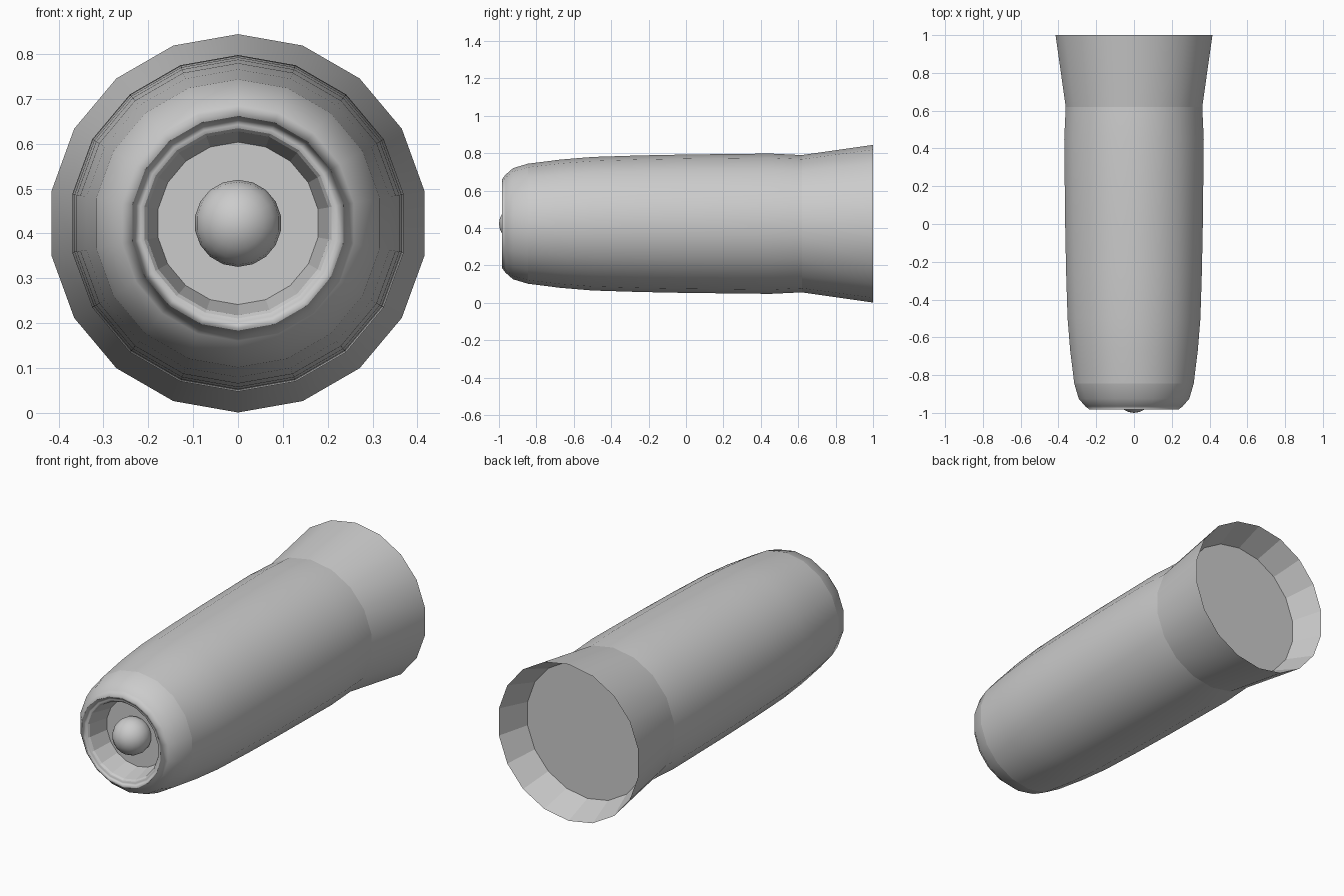
import bpy, bmesh, math

if "Cube" in bpy.data.objects:
    bpy.data.objects.remove(bpy.data.objects["Cube"])

SIDES = 18
AXIS_Z = 0.4225


def lathe(name, profile, smooth=True, cap=False):
    """Revolve (y, radius) points around the long axis, listed front to back outside."""
    bm = bmesh.new()
    rings = []
    for y, r in profile:
        ring = []
        for i in range(SIDES):
            a = 2 * math.pi * i / SIDES
            ring.append(bm.verts.new((r * math.sin(a), y, AXIS_Z + r * math.cos(a))))
        rings.append(ring)
    for a, b in zip(rings, rings[1:]):
        for i in range(SIDES):
            j = (i + 1) % SIDES
            f = bm.faces.new((a[i], b[i], b[j], a[j]))
            f.smooth = smooth
    if cap:
        bm.faces.new(rings[-1])
    bm.normal_update()
    # a capped part is a recess, so its floor must agree with its walls
    if cap:
        bm.faces.ensure_lookup_table()
        floor = bm.faces[-1]
        opening = profile[0][0] - profile[-1][0]
        if floor.normal.y * opening < 0:
            floor.normal_flip()
        for f in bm.faces[:-1]:
            c = f.calc_center_median()
            if f.normal.x * c.x + f.normal.z * (c.z - AXIS_Z) > 0:
                f.normal_flip()
    else:
        for f in bm.faces:
            c = f.calc_center_median()
            if f.normal.x * c.x + f.normal.z * (c.z - AXIS_Z) < -1e-4:
                f.normal_flip()
    mesh = bpy.data.meshes.new(name)
    bm.to_mesh(mesh)
    bm.free()
    obj = bpy.data.objects.new(name, mesh)
    bpy.context.collection.objects.link(obj)
    return obj


# Rounded nose ending in a narrow front lip
lathe("nose", [(-0.979, 0.212), (-0.983, 0.220), (-0.983, 0.238),
               (-0.965, 0.262), (-0.925, 0.297), (-0.845, 0.321)])

# Long, slightly swelling body
lathe("body", [(-0.845, 0.321), (-0.67, 0.343), (-0.50, 0.357), (-0.25, 0.365),
               (0.0, 0.370), (0.45, 0.375), (0.62, 0.367)])

# Flared rear skirt
lathe("rear_flare", [(0.62, 0.367), (1.0, 0.4216)])

# Shallow faceted cup closing the rear
lathe("rear_cup", [(1.0, 0.4216), (0.84, 0.362)], smooth=False, cap=True)

# Tapered recess in the nose
lathe("front_recess", [(-0.979, 0.212), (-0.970, 0.205), (-0.86, 0.181)],
      smooth=False, cap=True)

# Ball sitting in the recess
bpy.ops.mesh.primitive_uv_sphere_add(segments=SIDES, ring_count=10, radius=0.097,
                                     location=(0, -0.903, AXIS_Z),
                                     rotation=(math.pi / 2, 0, 0))
ball = bpy.context.object
ball.name = "front_ball"
bpy.ops.object.shade_smooth()
